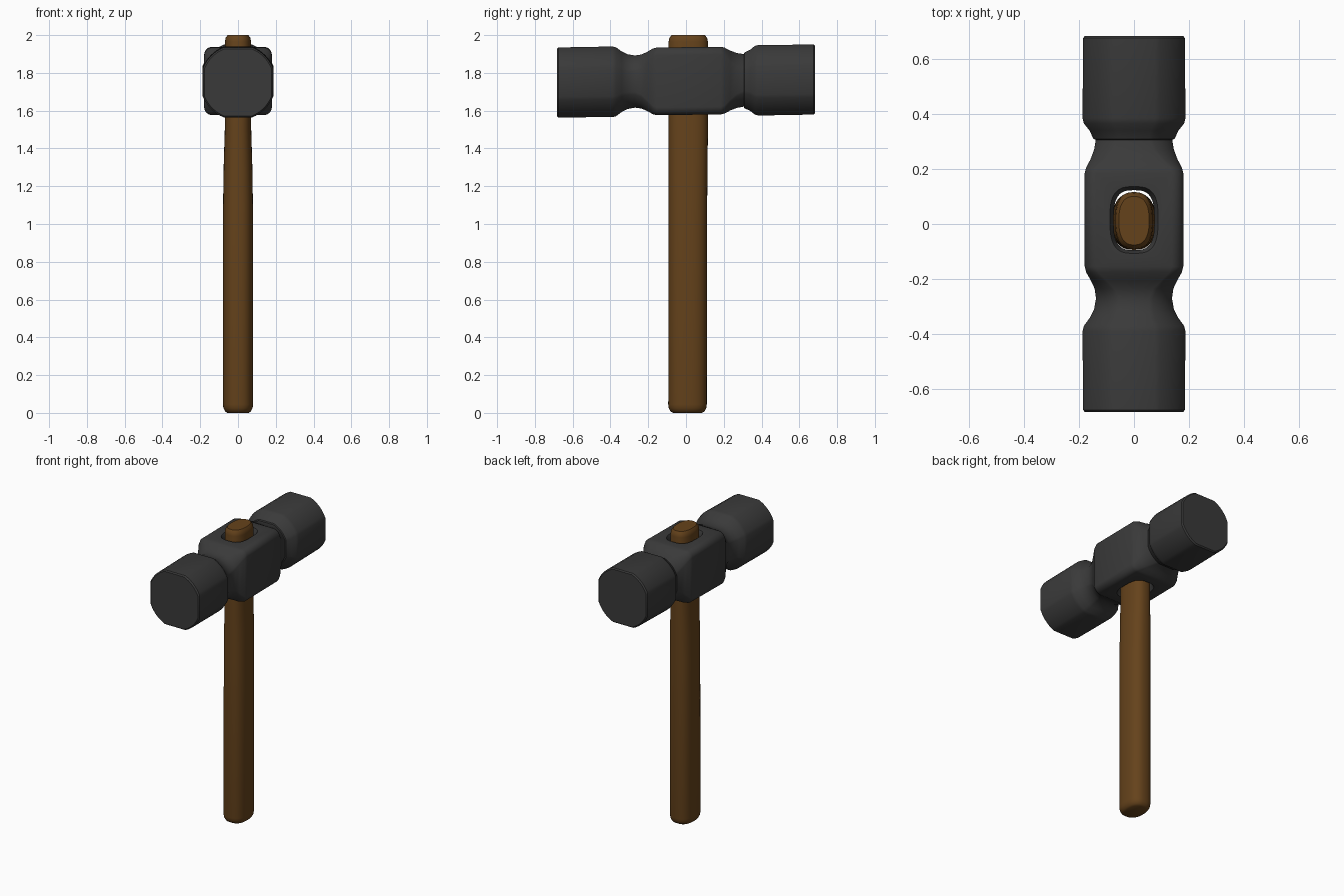
import bpy, bmesh, math

if "Cube" in bpy.data.objects:
    bpy.data.objects.remove(bpy.data.objects["Cube"])


def loft(name, rings, angle=30):
    """Skin a list of equal-length point rings and cap both ends."""
    bm = bmesh.new()
    loops = [[bm.verts.new(p) for p in ring] for ring in rings]
    n = len(loops[0])
    for a, b in zip(loops, loops[1:]):
        for i in range(n):
            j = (i + 1) % n
            bm.faces.new((a[i], a[j], b[j], b[i]))
    bm.faces.new(loops[0][::-1])
    bm.faces.new(loops[-1])
    bmesh.ops.recalc_face_normals(bm, faces=bm.faces)
    me = bpy.data.meshes.new(name)
    bm.to_mesh(me)
    bm.free()
    ob = bpy.data.objects.new(name, me)
    bpy.context.collection.objects.link(ob)
    smooth(ob, angle)
    return ob


def smooth(ob, angle):
    bpy.ops.object.select_all(action='DESELECT')
    bpy.context.view_layer.objects.active = ob
    ob.select_set(True)
    bpy.ops.object.shade_smooth_by_angle(angle=math.radians(angle))


def paint(ob, name, colour):
    mat = bpy.data.materials.new(name)
    mat.diffuse_color = (*colour, 1)
    mat.use_nodes = True
    mat.node_tree.nodes["Principled BSDF"].inputs["Base Color"].default_value = mat.diffuse_color
    ob.data.materials.append(mat)


def head_ring(y, a, flat, c):
    """Square of half-size a whose corners are arcs centred on (c, c)."""
    r = math.hypot(a - c, flat - c)
    t0 = math.atan2(flat - c, a - c)
    t1 = math.pi / 2 - t0
    zc = 1.757 + 0.011 * y          # the head tips up slightly to the back
    pts = []
    for q in range(4):
        cs, sn = math.cos(q * math.pi / 2), math.sin(q * math.pi / 2)
        for k in range(9):
            t = t0 + (t1 - t0) * k / 8
            u, v = c + r * math.cos(t), c + r * math.sin(t)
            pts.append((u * cs - v * sn, y, zc + u * sn + v * cs))
    return pts


def oval_ring(z, rx, ry, power, yc=0.012, n=40):
    """Superellipse cross-section at height z."""
    pts = []
    for i in range(n):
        t = 2 * math.pi * i / n
        cs, sn = math.cos(t), math.sin(t)
        pts.append((rx * math.copysign(abs(cs) ** (2 / power), cs),
                    yc + ry * math.copysign(abs(sn) ** (2 / power), sn), z))
    return pts


# Head: round striking ends, pinched necks, square middle block
stations = [
    (-0.684, 0.178, 0.072, 0), (-0.676, 0.185, 0.076, 0),
    (-0.39, 0.187, 0.076, 0), (-0.37, 0.182, 0.074, 0),
    (-0.34, 0.160, 0.060, 0), (-0.31, 0.145, 0.055, 0),
    (-0.27, 0.138, 0.055, 0.01), (-0.235, 0.143, 0.07, 0.03),
    (-0.205, 0.157, 0.10, 0.07), (-0.175, 0.174, 0.13, 0.12),
    (-0.155, 0.179, 0.138, 0.136),
    (0.185, 0.179, 0.138, 0.136), (0.205, 0.174, 0.13, 0.12),
    (0.235, 0.158, 0.10, 0.07), (0.27, 0.145, 0.07, 0.03),
    (0.306, 0.139, 0.055, 0.01), (0.309, 0.147, 0.055, 0),
    (0.34, 0.162, 0.060, 0), (0.365, 0.182, 0.074, 0),
    (0.385, 0.187, 0.076, 0), (0.676, 0.185, 0.076, 0),
    (0.684, 0.178, 0.072, 0)]
head = loft("hammer_head", [head_ring(*s) for s in stations], 35)
paint(head, "dark_steel", (0.042, 0.042, 0.042))

# Eye through the head, flared at both mouths
eye = loft("eye_cutter", [oval_ring(z, rx, ry, 3.0, 0.014) for z, rx, ry in (
    (1.54, 0.098, 0.132), (1.575, 0.088, 0.122), (1.595, 0.077, 0.112),
    (1.61, 0.074, 0.109), (1.90, 0.074, 0.109), (1.915, 0.077, 0.112),
    (1.937, 0.088, 0.122), (1.97, 0.098, 0.132))])
cut = head.modifiers.new("eye", 'BOOLEAN')
cut.object = eye
cut.operation = 'DIFFERENCE'
cut.solver = 'EXACT'
bpy.ops.object.select_all(action='DESELECT')
bpy.context.view_layer.objects.active = head
head.select_set(True)
bpy.ops.object.modifier_apply(modifier="eye")
bpy.data.objects.remove(eye)
smooth(head, 35)

# Handle: oval shaft, narrowing toward the eye
handle = loft("handle", [oval_ring(z, rx, ry, 2.5, yc) for z, rx, ry, yc in (
    (0.0, 0.056, 0.076, 0.008), (0.008, 0.068, 0.09, 0.008),
    (0.025, 0.077, 0.099, 0.008), (0.045, 0.08, 0.102, 0.008),
    (1.1, 0.079, 0.102, 0.010), (1.3, 0.076, 0.103, 0.011),
    (1.5, 0.070, 0.104, 0.012), (1.965, 0.069, 0.104, 0.012),
    (1.985, 0.066, 0.100, 0.012), (2.0, 0.055, 0.088, 0.012))], 40)
paint(handle, "wood", (0.13, 0.055, 0.011))
